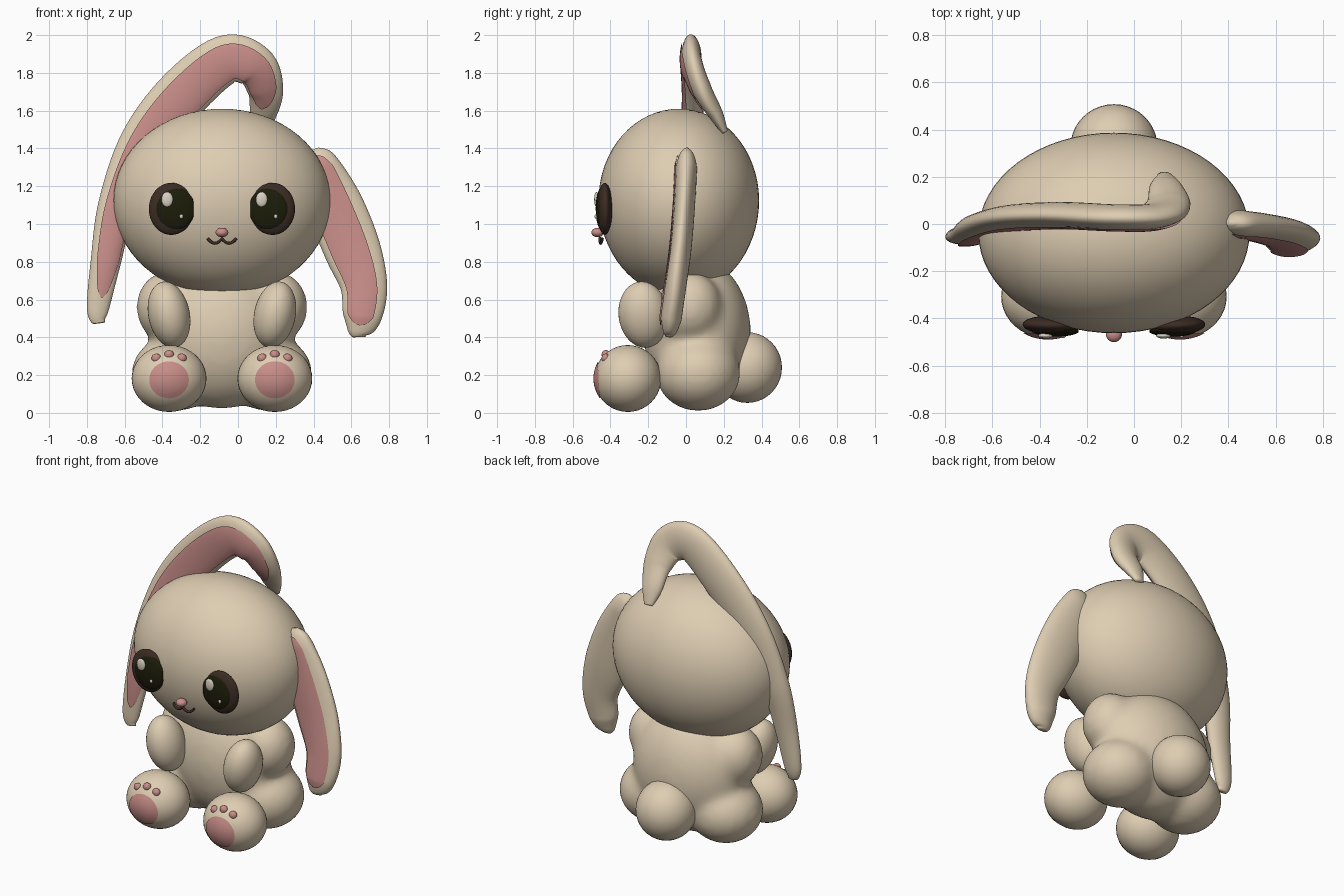
import bpy, bmesh, math
from mathutils import Vector, Matrix

if "Cube" in bpy.data.objects:
    bpy.data.objects.remove(bpy.data.objects["Cube"])

CX = -0.085  # symmetry plane of the body


def material(name, rgb):
    m = bpy.data.materials.new(name)
    m.diffuse_color = (*rgb, 1)
    m.use_nodes = True
    m.node_tree.nodes["Principled BSDF"].inputs["Base Color"].default_value = m.diffuse_color
    return m


FUR = material("cream fur", (0.73, 0.61, 0.445))
PINK = material("soft pink", (0.58, 0.27, 0.25))
BROWN = material("dark brown", (0.045, 0.025, 0.017))
BLACK = material("eye black", (0.012, 0.012, 0.003))
SHINE = material("eye shine", (0.70, 0.65, 0.55))


def finish(name, bm, mat):
    bmesh.ops.recalc_face_normals(bm, faces=bm.faces)
    for f in bm.faces:
        f.smooth = True
    me = bpy.data.meshes.new(name)
    bm.to_mesh(me)
    bm.free()
    me.materials.append(mat)
    ob = bpy.data.objects.new(name, me)
    bpy.context.collection.objects.link(ob)
    return ob


def add_ball(bm, c, r, rot=(0, 0, 0), seg=40):
    mat = (Matrix.Translation(c)
           @ Matrix.Rotation(rot[2], 4, 'Z') @ Matrix.Rotation(rot[1], 4, 'Y') @ Matrix.Rotation(rot[0], 4, 'X')
           @ Matrix.Diagonal((*r, 1)))
    bmesh.ops.create_uvsphere(bm, u_segments=seg, v_segments=seg // 2, radius=1, matrix=mat)


def ball(name, c, r, mat, rot=(0, 0, 0), seg=40):
    bm = bmesh.new()
    add_ball(bm, c, r, rot, seg)
    return finish(name, bm, mat)


# Head (slightly fuller below) and tail
head = ball("head", (CX, -0.038, 1.125), (0.575, 0.425, 0.485), FUR, seg=64)
for v in head.data.vertices:
    if v.co.z < 1.125:
        v.co.z = 1.125 + (v.co.z - 1.125) * 1.04
ball("tail", (CX, 0.325, 0.24), (0.185, 0.183, 0.187), FUR)

# Body: torso, shoulders and hips blended into one soft form
bm = bmesh.new()
add_ball(bm, (CX, 0.06, 0.42), (0.38, 0.285, 0.4))
for s in (-1, 1):
    add_ball(bm, (CX + s * 0.29, 0.02, 0.56), (0.165, 0.17, 0.19))
    add_ball(bm, (CX + s * 0.25, 0.065, 0.21), (0.23, 0.225, 0.202))
body = finish("body", bm, FUR)
rm = body.modifiers.new("blend", 'REMESH')
rm.mode = 'VOXEL'
rm.voxel_size = 0.02
rm.use_smooth_shade = True
sm = body.modifiers.new("soften", 'SMOOTH')
sm.factor = 0.5
sm.iterations = 24


def foot_pad(name, c, r, pc, pr):
    """Thin round patch lying on the front of an ellipsoid foot."""
    bm = bmesh.new()
    n, rings = 40, 6

    def pt(k, i):
        a = 2 * math.pi * i / n
        x = pc[0] + pr[0] * k / rings * math.cos(a)
        z = pc[1] + pr[1] * k / rings * math.sin(a)
        d = 1 - ((x - c[0]) / r[0]) ** 2 - ((z - c[2]) / r[2]) ** 2
        return bm.verts.new((x, c[1] - r[1] * math.sqrt(d) - 0.005, z))
    mid = pt(0, 0)
    loops = [[pt(k, i) for i in range(n)] for k in range(1, rings + 1)]
    for i in range(n):
        j = (i + 1) % n
        bm.faces.new((mid, loops[0][i], loops[0][j]))
        for a, b in zip(loops, loops[1:]):
            bm.faces.new((a[i], b[i], b[j], a[j]))
    ob = finish(name, bm, PINK)
    for p in ob.data.polygons:  # face forward
        if p.normal.y > 0:
            p.flip()
    return ob


for s, side in ((-1, "left"), (1, "right")):
    x = CX + s * 0.28
    # Arms and feet
    ball(side + "_arm", (x, -0.225, 0.52), (0.11, 0.132, 0.178), FUR, (0.12, s * 0.2, 0))
    foot_c, foot_r = (x, -0.308, 0.182), (0.198, 0.177, 0.177)
    ball(side + "_foot", foot_c, foot_r, FUR)
    foot_pad(side + "_foot_pad", foot_c, foot_r, (x, 0.175), (0.105, 0.098))
    for i, (dx, z) in enumerate(((-0.067, 0.289), (0, 0.308), (0.067, 0.289))):
        ball(f"{side}_toe_pad_{i + 1}", (x + dx, -0.425, z), (0.026, 0.022, 0.025), PINK, seg=20)
    # Eyes: brown rim, black pupil cut straight on the inner side, two highlights
    ball(side + "_eye_rim", (CX + s * 0.268, -0.43, 1.08), (0.119, 0.04, 0.138), BROWN, (0, 0, s * 0.04))
    pupil = ball(side + "_pupil", (CX + s * 0.247, -0.448, 1.08), (0.105, 0.03, 0.11), BLACK)
    for v in pupil.data.vertices:
        v.co.x = CX + s * max(abs(v.co.x - CX), 0.15)
    hx = -0.125 + s * 0.25
    ball(side + "_big_highlight", (hx, -0.474, 1.13), (0.031, 0.012, 0.04), SHINE, seg=20)
    ball(side + "_small_highlight", (hx + 0.075, -0.476, 1.04), (0.01, 0.008, 0.012), SHINE, seg=12)

# Nose and mouth
ball("nose", (CX, -0.468, 0.955), (0.034, 0.033, 0.025), PINK, seg=24)
cu = bpy.data.curves.new("mouth", 'CURVE')
cu.dimensions = '3D'
cu.bevel_depth = 0.008
cu.use_fill_caps = True
sp = cu.splines.new('POLY')
sp.points.add(32)
for i, p in enumerate(sp.points):
    u = i / 16 - 1
    z = 0.924 - 0.026 * abs(math.sin(math.pi * u)) ** 0.8
    p.co = (CX + 0.075 * u, -0.455 + 0.012 * u * u, z, 1)
cu.materials.append(BROWN)
bpy.context.collection.objects.link(bpy.data.objects.new("mouth", cu))


def spline(pts, t):
    """Catmull-Rom point at parameter t along rows of numbers."""
    i = min(int(t), len(pts) - 2)
    f = t - i
    p = [pts[max(0, min(len(pts) - 1, i + k))] for k in (-1, 0, 1, 2)]
    return [0.5 * (2 * b + (c - a) * f + (2 * a - 5 * b + 4 * c - d) * f * f
                   + (3 * b - a - 3 * c + d) * f ** 3) for a, b, c, d in zip(*p)]


def ear(name, pts, thick, t0, t1, lo, hi):
    """Oval loft along rows of x, y, z, half width, plus its pink lining."""
    top = len(pts) - 1

    def surface(t, a, lift=0):
        x, y, z, w = spline(pts, t)
        d = Vector(spline(pts, min(t + 0.05, top))[:3]) - Vector(spline(pts, max(t - 0.05, 0))[:3])
        d.normalize()
        across = d.cross(Vector((0, 1, 0))).normalized()
        front = d.cross(across)
        h = min(thick, w * 0.6) * math.sin(a) * (0.85 if math.sin(a) > 0 else 1)
        return Vector((x, y, z)) + across * w * math.cos(a) + front * (h + lift)

    def loft(rows, closed):
        bm = bmesh.new()
        vs = [[bm.verts.new(p) for p in r] for r in rows]
        for a, b in zip(vs, vs[1:]):
            for i in range(len(a) - (0 if closed else 1)):
                j = (i + 1) % len(a)
                bm.faces.new((a[i], a[j], b[j], b[i]))
        if closed:
            bm.faces.new(vs[0])
            bm.faces.new(vs[-1])
        return bm

    n = top * 8
    finish(name, loft([[surface(top * k / n, 2 * math.pi * i / 36) for i in range(36)]
                       for k in range(n + 1)], True), FUR)
    rows = []
    for k in range(61):
        f = k / 60
        taper = min(1, 0.08 + math.sqrt(min(f, 1 - f) / 0.12))
        mid, half = math.radians((lo + hi) / 2), math.radians((hi - lo) / 2) * taper
        rows.append([surface(t0 + (t1 - t0) * f, mid + half * (i / 8 - 1), 0.008) for i in range(17)])
    finish(name + "_lining", loft(rows, False), PINK)


# Long ear, folded over the top of the head
ear("left_ear", [
    (-0.735, -0.06, 0.475, 0.03), (-0.742, -0.055, 0.55, 0.058), (-0.70, -0.045, 0.80, 0.08),
    (-0.64, -0.01, 1.10, 0.10), (-0.50, 0.025, 1.42, 0.13), (-0.30, 0.035, 1.68, 0.14),
    (-0.07, 0.025, 1.868, 0.13), (0.087, 0.03, 1.835, 0.115), (0.145, 0.08, 1.71, 0.095),
    (0.135, 0.155, 1.58, 0.07), (0.13, 0.205, 1.485, 0.03)], 0.058, 1.3, 8.6, 52, 150)

# Drooping ear
ear("right_ear", [
    (0.41, 0.005, 1.398, 0.02), (0.43, 0.0, 1.34, 0.085), (0.50, -0.01, 1.13, 0.145),
    (0.60, -0.03, 0.88, 0.15), (0.665, -0.057, 0.68, 0.125), (0.66, -0.08, 0.52, 0.105),
    (0.645, -0.088, 0.43, 0.065), (0.645, -0.09, 0.402, 0.03)], 0.06, 0.8, 5.6, 55, 140)
